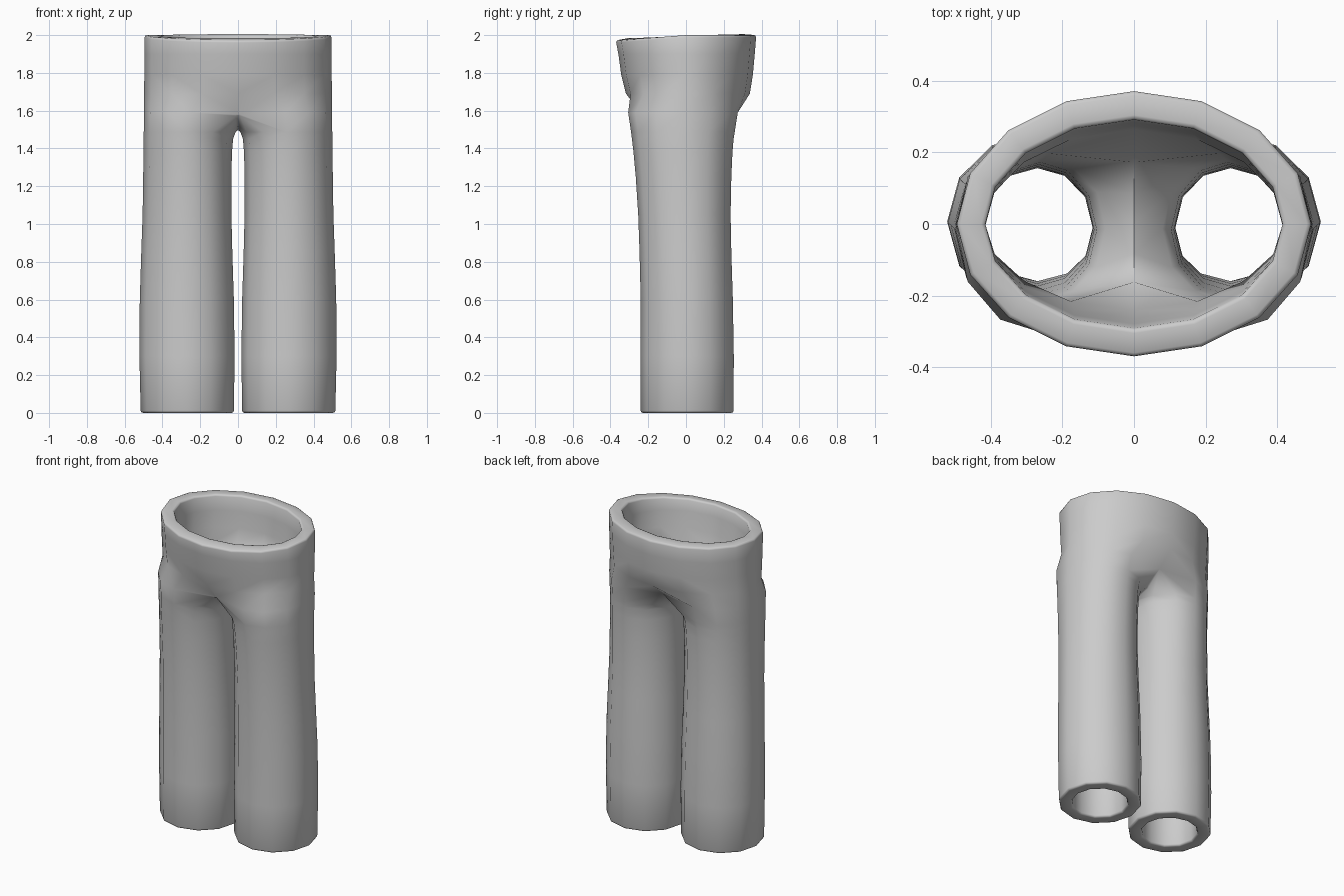
import bpy, bmesh
from math import sin, cos, pi, radians

if "Cube" in bpy.data.objects:
    bpy.data.objects.remove(bpy.data.objects["Cube"])

N = 12  # sides of one leg

# leg rings: z, inner x, outer x, front y, back y
LEG = [(0.0, .022, .515, -.240, .252), (.3, .018, .522, -.240, .253),
       (.6, .022, .520, -.240, .248), (.85, .030, .512, -.246, .240),
       (1.05, .035, .505, -.253, .236), (1.25, .035, .502, -.266, .240),
       (1.38, .032, .500, -.278, .246), (1.45, .026, .500, -.286, .252),
       (1.487, .013, .499, -.291, .258)]
# crotch seam on the mirror plane, back to front: y, z
SEAM = [(.235, 1.60), (.12, 1.525), (.01, 1.50), (-.11, 1.52), (-.23, 1.58)]
# hip rings: z, half width, front y, back y
HIPS = [(1.69, .497, -.318, .338), (1.79, .496, -.343, .354),
        (1.90, .496, -.358, .364), (2.0, .495, -.372, .372)]

bm = bmesh.new()


def leg_point(ring, k):
    z, xi, xo, yf, yb = ring
    a = 2 * pi * k / N
    return ((xi + xo) / 2 + (xo - xi) / 2 * cos(a),
            (yf + yb) / 2 + (yb - yf) / 2 * sin(a), z)


def bridge(lower, upper, closed):
    n = len(lower)
    for i in range(n if closed else n - 1):
        j = (i + 1) % n
        bm.faces.new((lower[i], lower[j], upper[j], upper[i]))


# one leg, ending in the ring whose inner side lies on the crotch seam
rings = [[bm.verts.new(leg_point(r, k)) for k in range(N)] for r in LEG]
top = (1.59, 0.0, .498, -.306, .274)
last = []
for k in range(N):
    if 4 <= k <= 8:
        y, z = SEAM[k - 4]
        last.append(bm.verts.new((0, y, z)))
    else:
        x, y, z = leg_point(top, k)
        last.append(bm.verts.new((x, y, z)))
rings.append(last)
for lo, up in zip(rings, rings[1:]):
    bridge(lo, up, True)

# hips: half rings from front centre round the side to back centre
prev = [last[k % N] for k in range(8, 17)]
for z, rx, yf, yb in HIPS:
    row = []
    for i in range(9):
        a = -pi / 2 + pi * i / 8
        x = 0 if i in (0, 8) else rx * cos(a)
        y = (yb if a > 0 else -yf) * sin(a)
        dip = .028 * max(0, -y) / .37 if z > 1.95 else 0
        row.append(bm.verts.new((x, y, z - dip)))
    bridge(prev, row, False)
    prev = row

mesh = bpy.data.meshes.new("trousers")
bm.to_mesh(mesh)
bm.free()
obj = bpy.data.objects.new("trousers", mesh)
bpy.context.collection.objects.link(obj)
bpy.context.view_layer.objects.active = obj
obj.select_set(True)

# mirror the half, thicken the cloth inwards, soften the hems
mirror = obj.modifiers.new("mirror", 'MIRROR')
mirror.merge_threshold = .001
cloth = obj.modifiers.new("cloth", 'SOLIDIFY')
cloth.thickness = .08
cloth.offset = -1
hem = obj.modifiers.new("hem", 'BEVEL')
hem.width = .012
hem.segments = 2
hem.limit_method = 'ANGLE'
hem.angle_limit = radians(70)
bpy.ops.object.convert(target='MESH')
bpy.ops.object.shade_smooth_by_angle(angle=radians(60))
